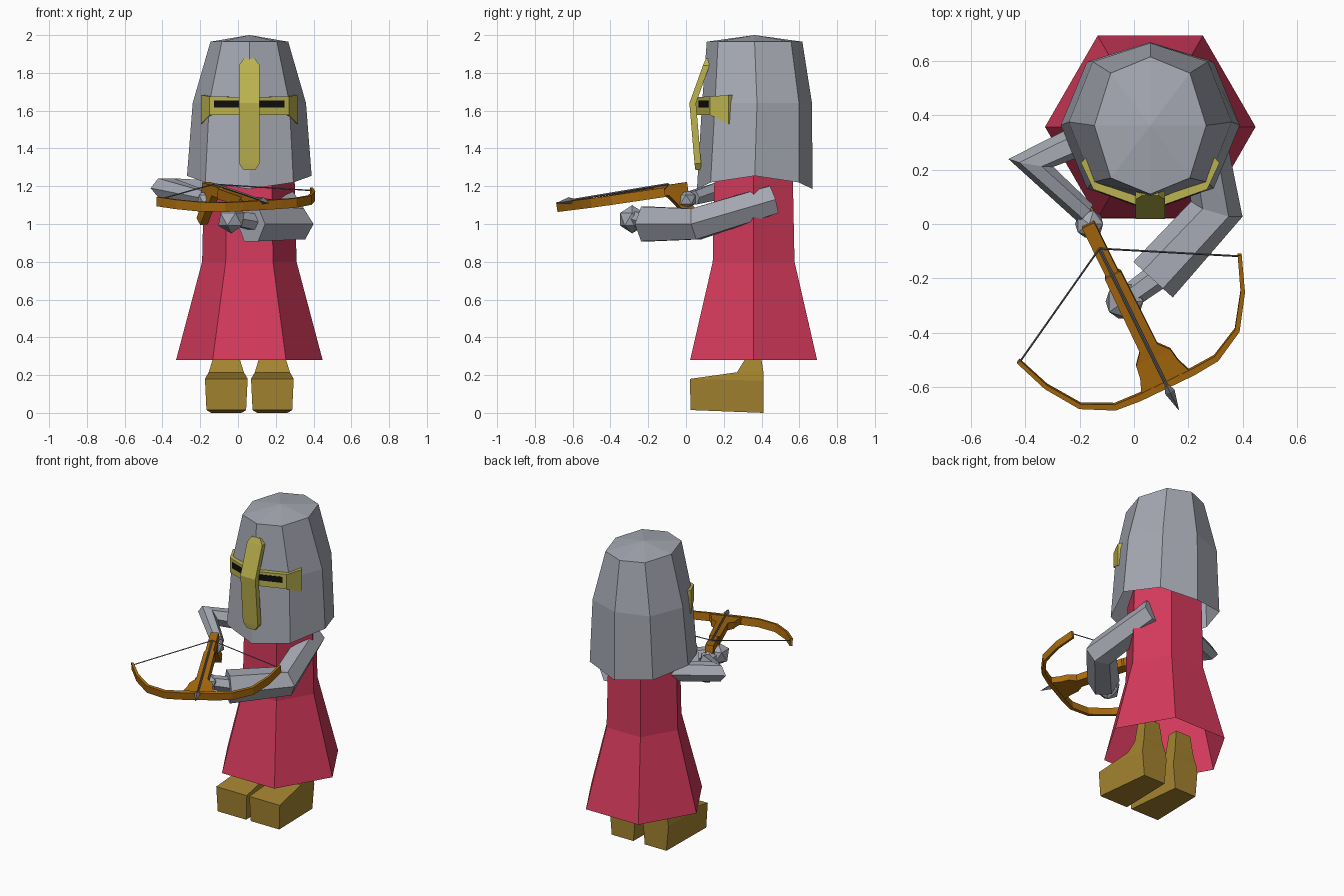
import bpy, bmesh, math
from mathutils import Vector as V

if "Cube" in bpy.data.objects:
    bpy.data.objects.remove(bpy.data.objects["Cube"])


def material(name, rgb):
    """Flat colour given as sRGB 0-255, stored linear."""
    m = bpy.data.materials.new(name)
    m.diffuse_color = [((c / 255 + 0.055) / 1.055) ** 2.4 if c > 10 else c / 255 / 12.92 for c in rgb] + [1]
    m.use_nodes = True
    m.node_tree.nodes["Principled BSDF"].inputs["Base Color"].default_value = m.diffuse_color
    return m


STEEL = material("steel grey", (166, 169, 179))
RED = material("tunic red", (213, 58, 92))
LEATHER = material("boot leather", (163, 131, 47))
GOLD = material("visor gold", (188, 179, 80))
WOOD = material("bow wood", (170, 107, 14))
BLACK = material("slot black", (14, 14, 14))
IRON = material("dark iron", (112, 113, 120))
CX = 0.06  # body centre line


def finish(name, bm, mat):
    bmesh.ops.recalc_face_normals(bm, faces=bm.faces[:])
    me = bpy.data.meshes.new(name)
    bm.to_mesh(me)
    bm.free()
    me.materials.append(mat)
    ob = bpy.data.objects.new(name, me)
    bpy.context.collection.objects.link(ob)
    return ob


def loft(name, rings, mat, start=True, end=True):
    """Skin a list of equal-length vertex rings."""
    bm = bmesh.new()
    rows = [[bm.verts.new(p) for p in r] for r in rings]
    n = len(rows[0])
    for a, b in zip(rows, rows[1:]):
        for i in range(n):
            j = (i + 1) % n
            bm.faces.new((a[i], a[j], b[j], b[i]))
    if start:
        bm.faces.new(rows[0])
    if end:
        bm.faces.new(rows[-1])
    return finish(name, bm, mat)


def tube(name, path, mat, sides=6, zscale=1.0):
    """Many-sided tube through (point, radius) pairs, mitred at bends."""
    pts = [V(p) for p, _ in path]
    rings = []
    for i, (_, r) in enumerate(path):
        d0 = (pts[max(i, 1)] - pts[max(i, 1) - 1]).normalized()
        k = min(i, len(pts) - 2)
        d1 = (pts[k + 1] - pts[k]).normalized()
        t = (d0 + d1).normalized()
        side = t.cross(V((0, 0, 1))).normalized()
        up = side.cross(t)
        mitre = min(1.4, 1 / max(0.3, t.dot(d0)))
        rings.append([pts[i] + side * (r * mitre * math.cos(q)) + up * (r * zscale * math.sin(q))
                      for q in (2 * math.pi * j / sides for j in range(sides))])
    return loft(name, rings, mat)


def blob(name, centre, size, mat):
    bm = bmesh.new()
    bmesh.ops.create_icosphere(bm, subdivisions=1, radius=1)
    for v in bm.verts:
        v.co = V(centre) + V(v.co[i] * size[i] for i in range(3))
    return finish(name, bm, mat)


# Tunic: open-bottomed hexagonal skirt and torso
loft("tunic", [[(CX + r * math.cos(k * math.pi / 3), 0.358 + r * math.sin(k * math.pi / 3), z)
                for k in range(6)] for z, r in ((0.28, 0.388), (0.80, 0.25), (1.32, 0.238))],
     RED, start=False)

# Helmet: eight-sided, lower rim dips at front and back, shallow pointed crown
helmet_rings = []
for z, rx, ry, cy, dip in ((1.185, 0.33, 0.306, 0.364, 0.07), (1.64, 0.30, 0.291, 0.376, 0),
                           (1.965, 0.206, 0.253, 0.363, 0), (2.0, 0.002, 0.002, 0.363, 0)):
    helmet_rings.append([(CX + rx * math.cos(q), cy + ry * math.sin(q) * (1.08 if k % 2 else 1),
                          z + dip * math.cos(q) ** 2)
                         for k, q in ((k, k * math.pi / 4) for k in range(8))])
loft("helmet", helmet_rings, STEEL, start=False)

# Visor: nose bar, wrapping brow band, dark eye slots
loft("visor_nose_bar", [[(CX - w, y, z), (CX + w, y, z), (CX + w, y + 0.035, z), (CX - w, y + 0.035, z)]
                        for z, y, w in ((1.285, 0.05, 0.03), (1.32, 0.045, 0.055), (1.64, 0.018, 0.055),
                                        (1.84, 0.09, 0.055), (1.875, 0.105, 0.03))], GOLD)
half = [(0.255, 0.225, 1.53, 1.683), (0.21, 0.128, 1.577, 1.675), (0, 0.052, 1.577, 1.672)]
band = [(-x, y, a, b) for x, y, a, b in half] + half[1::-1]
loft("visor_band", [[(CX + x, y, a), (CX + x, y, b), (CX + x * 0.9, y + 0.03, b), (CX + x * 0.9, y + 0.03, a)]
                    for x, y, a, b in band], GOLD)
for sx, label in ((-1, "right"), (1, "left")):
    loft("eye_slot_" + label,
         [[(CX + sx * x, y, 1.617), (CX + sx * x, y, 1.655), (CX + sx * x, y + 0.006, 1.655),
           (CX + sx * x, y + 0.006, 1.617)]
          for x, y in ((0.05, 0.052 + 0.362 * 0.05 - 0.004), (0.187, 0.052 + 0.362 * 0.187 - 0.004))], BLACK)

# Boots: wedge foot rising to a narrow shaft under the skirt
boot = [((0.025, 0.015, 0.105), (0.41, 0, 0.08)), ((0.02, 0.18, 0.113), (0.41, 0.17, 0.095)),
        ((0.27, 0.215, 0.093), (0.41, 0.215, 0.088)), ((0.31, 0.28, 0.073), (0.40, 0.28, 0.073)),
        ((0.32, 0.42, 0.055), (0.39, 0.42, 0.055))]
for cx, label in ((CX - 0.122, "right"), (CX + 0.122, "left")):
    loft("boot_" + label, [[(cx - f[2], f[0], f[1]), (cx + f[2], f[0], f[1]),
                            (cx + b[2], b[0], b[1]), (cx - b[2], b[0], b[1])] for f, b in boot], LEATHER)

# Arms and hands: one at the grip, one under the stock
tube("arm_right", [((-0.08, 0.36, 1.17), 0.065), ((-0.38, 0.225, 1.19), 0.06), ((-0.18, 0.04, 1.14), 0.042)], STEEL)
blob("hand_right", (-0.165, 0.0, 1.13), (0.058, 0.058, 0.055), STEEL)
tube("arm_left", [((0.23, 0.46, 1.13), 0.08), ((0.305, 0.055, 1.0), 0.088), ((0.07, -0.205, 1.0), 0.098)],
     STEEL, zscale=1.08)
tube("wrist_left", [((0.09, -0.19, 1.01), 0.05), ((-0.02, -0.27, 1.03), 0.045)], STEEL)
blob("hand_left", (-0.035, -0.285, 1.025), (0.078, 0.075, 0.075), STEEL)

# Crossbow frame: F forward along stock, S sideways, U up
ORIGIN = V((-0.165, -0.01, 1.19))
F = V((0.441, -0.898, -0.139)).normalized()
S = V((0.898, 0.441, 0.055))
S = (S - F * S.dot(F)).normalized()
U = F.cross(S)


def W(a, b, c):
    return ORIGIN + F * a + S * b + U * c


def bar(name, stations, mat):
    """Rectangular bar along the stock: (a, half width, bottom, top)."""
    return loft(name, [[W(a, -w, lo), W(a, w, lo), W(a, w, hi), W(a, -w, hi)] for a, w, lo, hi in stations], mat)


bar("crossbow_stock", [(-0.01, 0.025, -0.02, 0.03), (0.19, 0.025, -0.028, 0.03), (0.20, 0.033, -0.03, 0.026),
                       (0.50, 0.036, -0.025, 0.022), (0.54, 0.07, -0.023, 0.02), (0.59, 0.078, -0.023, 0.02),
                       (0.66, 0.105, -0.022, 0.02)], WOOD)
loft("crossbow_grip", [[W(a, -0.022, c), W(a, 0.022, c), W(a2, 0.022, c2), W(a2, -0.022, c2)]
                       for a, c, a2, c2 in ((0.11, -0.02, 0.03, -0.01), (0.06, -0.08, 0.0, -0.06),
                                            (-0.03, -0.20, -0.075, -0.17))], WOOD)

# Bow: half limb mirrored, tapering to the tips
limb = [(0.11, 0.652), (0.207, 0.645), (0.322, 0.585), (0.403, 0.465), (0.453, 0.336)]
path = [V((-b, a)) for b, a in reversed(limb)] + [V((b, a)) for b, a in limb]
rings = []
for i, p in enumerate(path):
    t = (path[min(i + 1, len(path) - 1)] - path[max(i - 1, 0)]).normalized()
    n = V((-t.y, t.x))
    th = 0.014 - 0.013 * abs(p.x) / 0.9
    rings.append([W(p.y + n.y * o, p.x + n.x * o, c)
                  for o, c in ((-th, -0.025), (th, -0.025), (th, 0.025), (-th, 0.025))])
loft("crossbow_bow", rings, WOOD)

# String drawn back to the nock, and the loaded bolt
for sx, label in ((-1, "right"), (1, "left")):
    tube("string_" + label, [(W(0.34, sx * 0.45, 0.01), 0.0035), (W(0.085, 0, 0.033), 0.0035)], IRON, 4)
tube("bolt_shaft", [(W(0.09, 0, 0.034), 0.006), (W(0.68, 0, 0.028), 0.006)], IRON, 4)
tube("bolt_head", [(W(0.655, 0, 0.028), 0.008), (W(0.68, 0, 0.027), 0.019), (W(0.755, 0, 0.025), 0.001)], IRON, 4)
